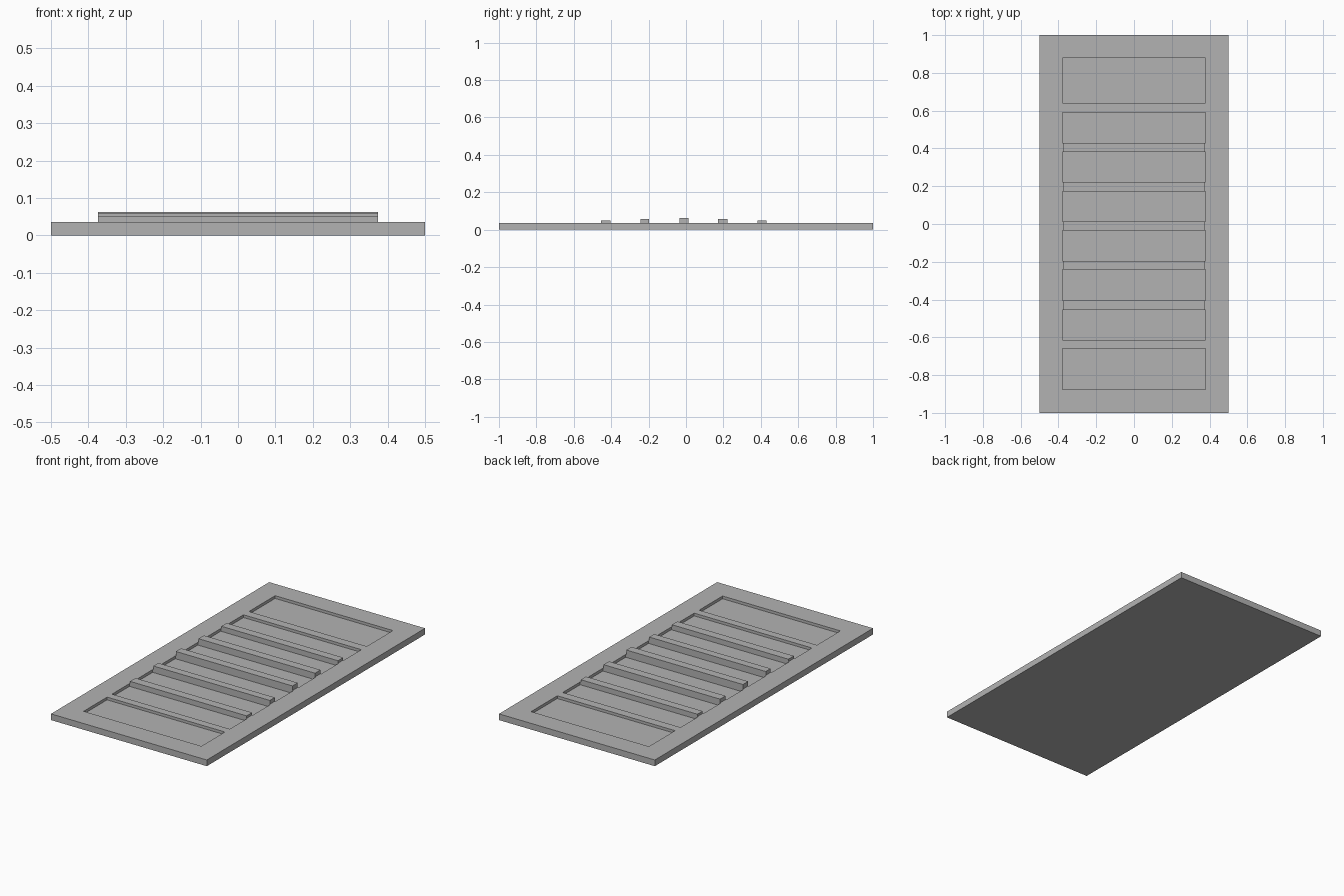
import bpy, bmesh
from mathutils import Vector

cube = bpy.data.objects.get("Cube")
if cube:
    bpy.data.objects.remove(cube, do_unlink=True)

grey = bpy.data.materials.new("plain_grey")
grey.use_nodes = True
colour = (0.45, 0.45, 0.45, 1)
grey.diffuse_color = colour
grey.node_tree.nodes["Principled BSDF"].inputs["Base Color"].default_value = colour

THICK, DEPTH, HALF = 0.036, 0.016, 0.378
# Front and back edge of each recessed panel
POCKETS = [(-0.875, -0.66), (-0.615, -0.455), (-0.405, -0.242), (-0.197, -0.035),
           (0.013, 0.172), (0.222, 0.382), (0.43, 0.59), (0.64, 0.88)]
# Top height of each raised slat, front to back
SLAT_TOPS = [0.05, 0.058, 0.063, 0.058, 0.05]


def box_mesh(x, y0, y1, z0, z1):
    bm = bmesh.new()
    bmesh.ops.create_cube(bm, size=1)
    for v in bm.verts:
        v.co = Vector((x if v.co.x > 0 else -x,
                       y1 if v.co.y > 0 else y0,
                       z1 if v.co.z > 0 else z0))
    return bm


def finish(bm, name):
    mesh = bpy.data.meshes.new(name)
    bm.to_mesh(mesh)
    bm.free()
    mesh.materials.append(grey)
    obj = bpy.data.objects.new(name, mesh)
    bpy.context.collection.objects.link(obj)


# Base panel, sliced so that the recesses can be pushed into its top
bm = box_mesh(0.5, -1, 1, 0, THICK)
cuts = [((x, 0, 0), (1, 0, 0)) for x in (-HALF, HALF)]
cuts += [((0, y, 0), (0, 1, 0)) for pocket in POCKETS for y in pocket]
for point, normal in cuts:
    bmesh.ops.bisect_plane(bm, geom=bm.verts[:] + bm.edges[:] + bm.faces[:],
                           plane_co=point, plane_no=normal)
bm.normal_update()


def is_pocket(face):
    c = face.calc_center_median()
    return (face.normal.z > 0.9 and abs(c.x) < HALF
            and any(a < c.y < b for a, b in POCKETS))


floors = [f for f in bm.faces if is_pocket(f)]
for face in bmesh.ops.extrude_discrete_faces(bm, faces=floors)["faces"]:
    for v in face.verts:
        v.co.z -= DEPTH
bmesh.ops.dissolve_limit(bm, angle_limit=0.01, verts=bm.verts[:], edges=bm.edges[:])
bmesh.ops.recalc_face_normals(bm, faces=bm.faces[:])
finish(bm, "base_panel")

# Raised slats on the bars between the inner recesses, tallest in the middle
for i, top in enumerate(SLAT_TOPS):
    y0, y1 = POCKETS[i + 1][1], POCKETS[i + 2][0]
    finish(box_mesh(0.374, y0, y1, THICK, top), f"slat_{i + 1}")
